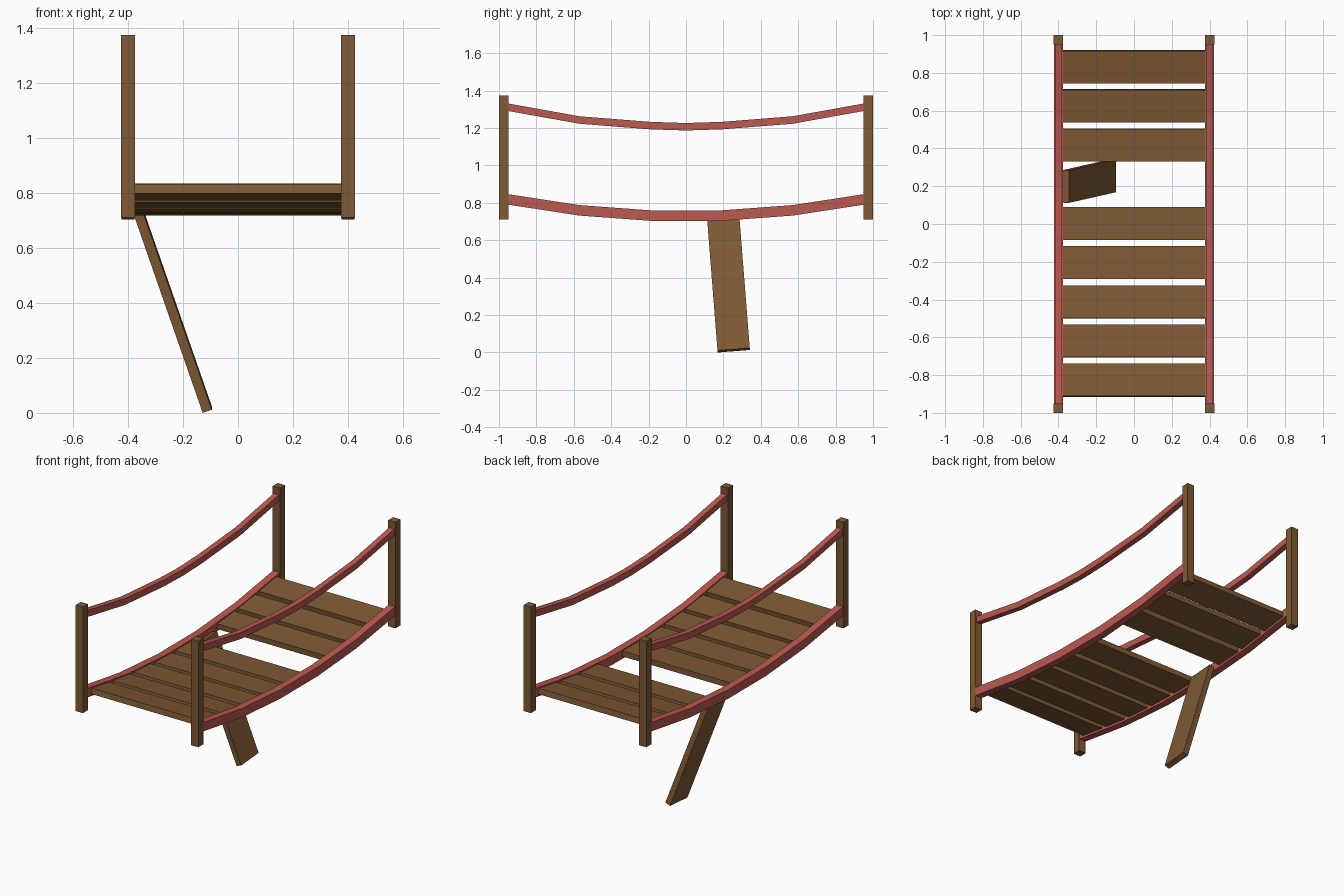
import bpy, bmesh
from math import atan2
from mathutils import Matrix, Vector

if "Cube" in bpy.data.objects:
    bpy.data.objects.remove(bpy.data.objects["Cube"])


def material(name, color):
    m = bpy.data.materials.new(name)
    m.diffuse_color = (*color, 1)
    m.use_nodes = True
    m.node_tree.nodes["Principled BSDF"].inputs["Base Color"].default_value = m.diffuse_color
    return m


WOOD = material("wood", (0.21, 0.10, 0.035))
ROPE = material("red_rope", (0.50, 0.10, 0.08))


def finish(name, bm, mat):
    bmesh.ops.recalc_face_normals(bm, faces=bm.faces)
    mesh = bpy.data.meshes.new(name)
    bm.to_mesh(mesh)
    bm.free()
    mesh.materials.append(mat)
    ob = bpy.data.objects.new(name, mesh)
    bpy.context.collection.objects.link(ob)
    return ob


def box(name, size, matrix, mat):
    bm = bmesh.new()
    bmesh.ops.create_cube(bm, size=1, matrix=Matrix.Diagonal((*size, 1)))
    ob = finish(name, bm, mat)
    ob.matrix_world = matrix
    return ob


def rope(name, x, half_path, width, height):
    # rectangular section swept along a sagging path, mirrored in y
    path = [(-y, z) for y, z in reversed(half_path) if y > 0] + half_path
    bm = bmesh.new()
    w, h = width / 2, height / 2
    rings = [[bm.verts.new((x + a, y, z + b))
              for a, b in ((-w, -h), (w, -h), (w, h), (-w, h))] for y, z in path]
    for r, s in zip(rings, rings[1:]):
        for i in range(4):
            j = (i + 1) % 4
            bm.faces.new((r[i], r[j], s[j], s[i]))
    bm.faces.new(rings[0])
    bm.faces.new(rings[-1])
    return finish(name, bm, mat=ROPE)


LOWER = [(0.19, 0.732), (0.57, 0.760), (0.955, 0.819)]
UPPER = [(0, 1.207), (0.19, 1.213), (0.57, 1.243), (0.955, 1.312)]

# Corner posts, deck ropes and hand ropes
for side, sx in (("left", -1), ("right", 1)):
    for end, sy in (("front", -1), ("back", 1)):
        box(f"{end}_{side}_post", (0.05, 0.05, 0.664),
            Matrix.Translation((sx * 0.4, sy * 0.975, 1.043)), WOOD)
    rope(f"{side}_deck_rope", sx * 0.4, LOWER, 0.046, 0.056)
    rope(f"{side}_hand_rope", sx * 0.4, UPPER, 0.036, 0.040)


def deck_height(y):
    y = abs(y)
    if y <= LOWER[0][0]:
        return LOWER[0][1]
    for (y0, z0), (y1, z1) in zip(LOWER, LOWER[1:]):
        if y <= y1:
            return z0 + (z1 - z0) * (y - y0) / (y1 - y0)
    return LOWER[-1][1]


# Deck planks following the sag, with one slot left empty
PLANK = (0.76, 0.173, 0.035)
for i in range(-4, 5):
    if i == 1:
        continue
    y = i * 0.2075 + 0.003
    a, b = deck_height(y - 0.086), deck_height(y + 0.086)
    m = Matrix.Translation((0, y, (a + b) / 2 + 0.003)) @ Matrix.Rotation(atan2(b - a, 0.172), 4, 'X')
    box(f"deck_plank_{i + 5}", PLANK, m, WOOD)

# Broken plank hanging from the left rope
d = Vector((0.348, 0.079, -1)).normalized()
w = Vector((0, 1, 0.079)).normalized()
m = Matrix((d, w, d.cross(w))).transposed().to_4x4()
m.translation = Vector((-0.112, 0.255, 0.0125)) - d * 0.38
box("hanging_plank", PLANK, m, WOOD)
